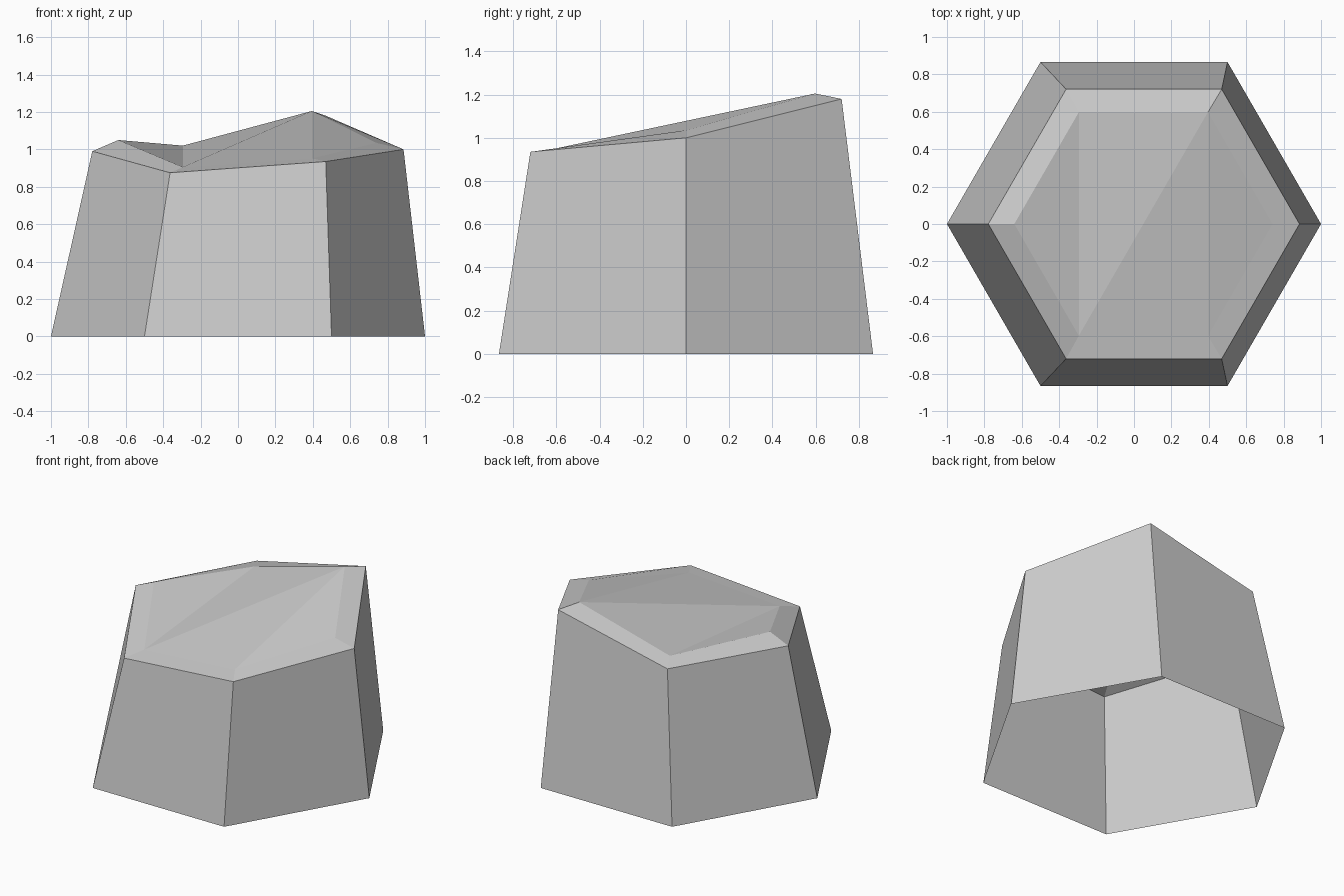
import bpy
import bmesh
from math import cos, sin, pi

cube = bpy.data.objects.get("Cube")
if cube:
    bpy.data.objects.remove(cube, do_unlink=True)

# One plain grey for the whole stone
grey = bpy.data.materials.new("light grey")
grey.use_nodes = True
colour = (0.6, 0.6, 0.6, 1)
grey.diffuse_color = colour
grey.node_tree.nodes["Principled BSDF"].inputs["Base Color"].default_value = colour

# Corner order: right, back right, back left, left, front left, front right
RIM_HEIGHTS = (1.0, 1.18, 0.995, 0.99, 0.875, 0.935)
CROWN_HEIGHTS = (1.035, 1.205, 1.02, 1.05, 0.905, 0.952)


def ring(bm, radius, centre_x, heights):
    """Hexagon of vertices with its own height at every corner."""
    return [bm.verts.new((centre_x + radius * cos(i * pi / 3),
                          radius * sin(i * pi / 3), z))
            for i, z in enumerate(heights)]


def bridge(bm, lower, upper):
    for i in range(6):
        j = (i + 1) % 6
        bm.faces.new((lower[i], lower[j], upper[j], upper[i]))


bm = bmesh.new()
base = ring(bm, 1.0, 0, (0,) * 6)
rim = ring(bm, 0.832, 0.053, RIM_HEIGHTS)
crown = ring(bm, 0.69, 0.05, CROWN_HEIGHTS)

# Tapered walls and bevelled rim, left open underneath
bridge(bm, base, rim)
bridge(bm, rim, crown)

# Slanted top: two end triangles and a middle panel folded along its ridge
right, back_r, back_l, left, front_l, front_r = crown
bm.faces.new((right, back_r, front_r))
bm.faces.new((left, front_l, back_l))
bm.faces.new((front_l, front_r, back_r))
bm.faces.new((front_l, back_r, back_l))

mesh = bpy.data.meshes.new("hexagonal_column")
bm.to_mesh(mesh)
bm.free()
mesh.materials.append(grey)
bpy.context.collection.objects.link(bpy.data.objects.new("hexagonal_column", mesh))
